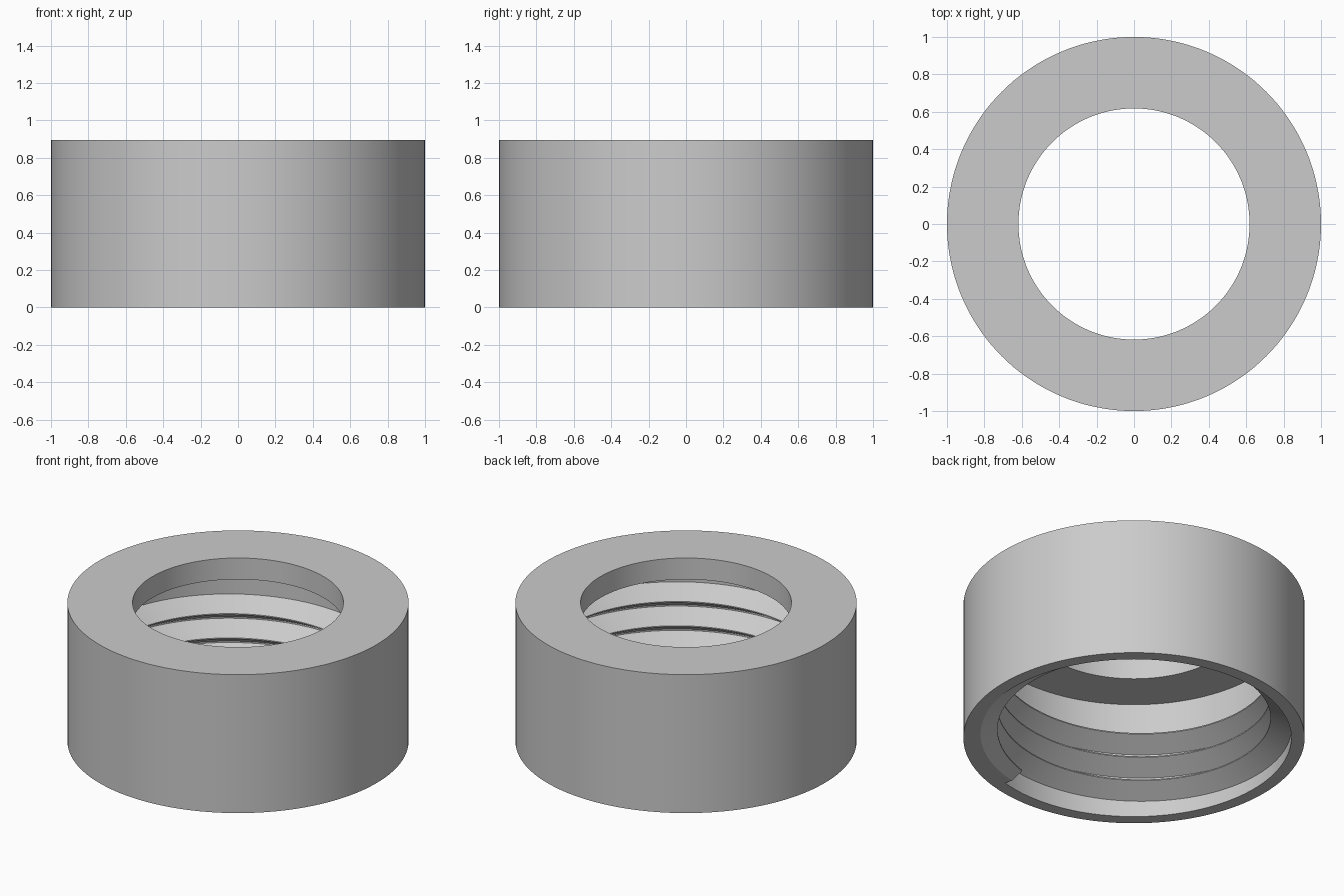
import bpy, bmesh, math

if "Cube" in bpy.data.objects:
    bpy.data.objects.remove(bpy.data.objects["Cube"])

grey = bpy.data.materials.new("light_grey")
grey.diffuse_color = (0.6, 0.6, 0.6, 1)
grey.use_nodes = True
grey.node_tree.nodes["Principled BSDF"].inputs["Base Color"].default_value = grey.diffuse_color

HEIGHT = 0.895
PLATE_Z = 0.757       # underside of the top plate
OUTER, BORE, HOLE = 1.0, 0.922, 0.618
CREST = 0.80          # inner radius of the thread
PITCH = 0.157
START, TURNS = math.radians(285), 3.25
START_Z = 0.045       # crest height where the thread starts
SEG = 144


def finish(name, bm):
    bmesh.ops.recalc_face_normals(bm, faces=bm.faces)
    mesh = bpy.data.meshes.new(name)
    bm.to_mesh(mesh)
    bm.free()
    mesh.materials.append(grey)
    ob = bpy.data.objects.new(name, mesh)
    bpy.context.collection.objects.link(ob)
    bpy.ops.object.select_all(action='DESELECT')
    bpy.context.view_layer.objects.active = ob
    ob.select_set(True)
    bpy.ops.object.shade_smooth_by_angle(angle=math.radians(25))
    return ob


def skin(bm, sections, closed):
    """Join matching closed cross-sections with quads."""
    rings = [[bm.verts.new((r * math.cos(a), r * math.sin(a), z)) for r, z in pts]
             for a, pts in sections]
    n = len(rings[0])
    for i in range(len(rings) if closed else len(rings) - 1):
        p, q = rings[i], rings[(i + 1) % len(rings)]
        for j in range(n):
            k = (j + 1) % n
            bm.faces.new((p[j], p[k], q[k], q[j]))
    if not closed:
        bm.faces.new(rings[0])
        bm.faces.new(rings[-1])


# Cap shell: outer wall, top plate with a hole, wide bore below
shell = [(OUTER, 0), (OUTER, HEIGHT), (HOLE, HEIGHT), (HOLE, PLATE_Z),
         (BORE, PLATE_Z), (BORE, 0)]
bm = bmesh.new()
skin(bm, [(2 * math.pi * i / SEG, shell) for i in range(SEG)], True)
finish("cap_shell", bm)

# Internal thread: right-handed 60 degree ridge, trimmed at the bottom rim
half_crest = 0.0035
slope = math.tan(math.radians(30))
root_r = BORE + 0.002
half_root = half_crest + (root_r - CREST) * slope
sections = []
steps = int(SEG * TURNS)
for i in range(steps + 1):
    t = i / SEG
    z = START_Z + PITCH * t
    low_r, low_z = root_r, z - half_root
    if low_z < 0:
        low_r += low_z / slope
        low_z = 0
    sections.append((START + 2 * math.pi * t,
                     [(root_r + 0.01, low_z), (low_r, low_z), (CREST, z - half_crest),
                      (CREST, z + half_crest), (root_r, z + half_root),
                      (root_r + 0.01, z + half_root)]))
bm = bmesh.new()
skin(bm, sections, False)
finish("inner_thread", bm)
